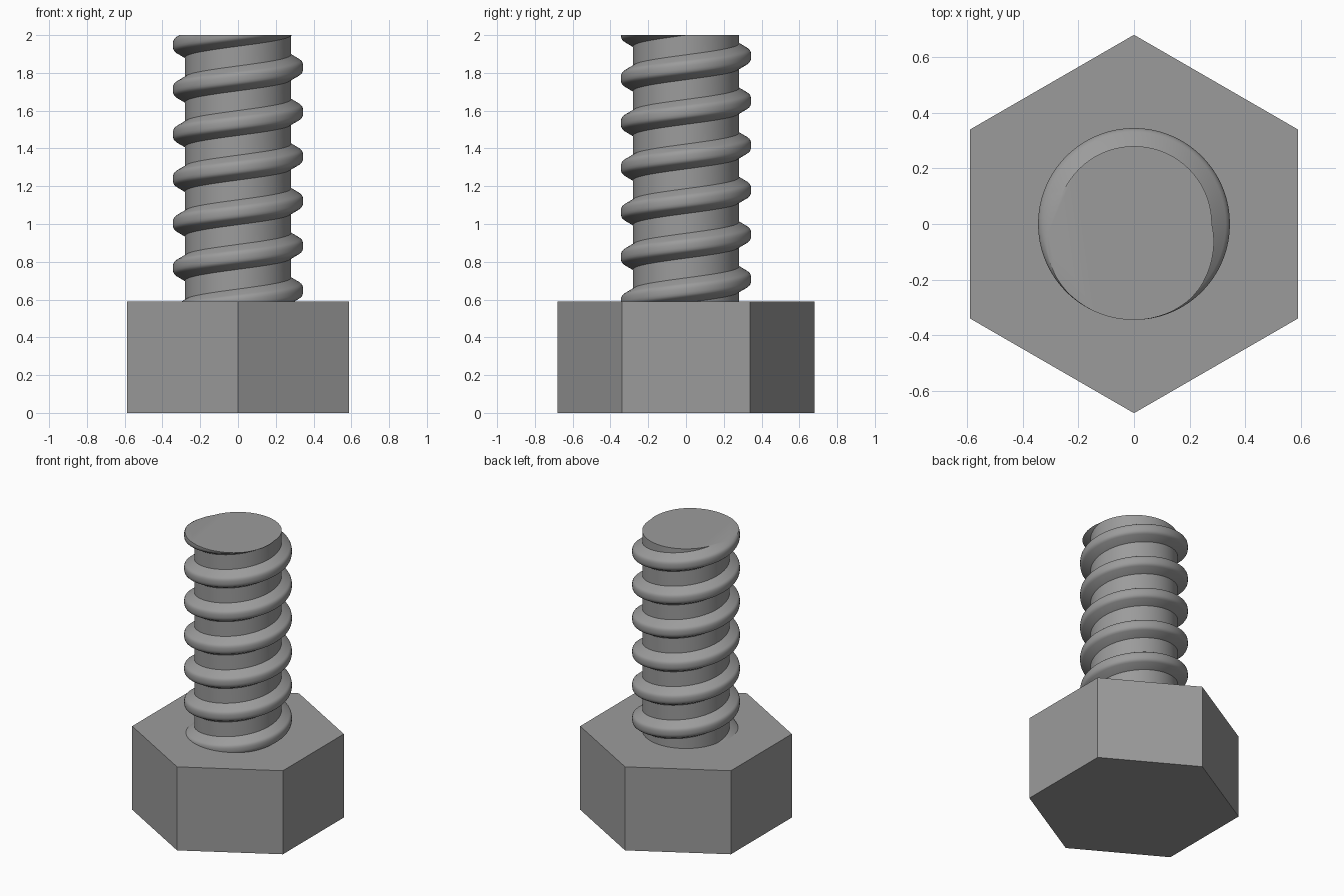
import bpy, bmesh, math

if "Cube" in bpy.data.objects:
    bpy.data.objects.remove(bpy.data.objects["Cube"])

HEAD_R, HEAD_H, TOP = 0.68, 0.59, 2.0
PITCH, Z0 = 0.2362, 0.885      # thread rise per turn, thread centre height at +x
SEG = 72                       # steps per turn

steel = bpy.data.materials.new("grey steel")
steel.diffuse_color = (0.33, 0.33, 0.33, 1)
steel.use_nodes = True
steel.node_tree.nodes["Principled BSDF"].inputs["Base Color"].default_value = steel.diffuse_color


def finish(bm, name):
    bmesh.ops.recalc_face_normals(bm, faces=bm.faces)
    me = bpy.data.meshes.new(name)
    bm.to_mesh(me)
    bm.free()
    me.materials.append(steel)
    ob = bpy.data.objects.new(name, me)
    bpy.context.collection.objects.link(ob)
    return ob


# Hexagonal head with corners toward front and back
bm = bmesh.new()
ring = [bm.verts.new((HEAD_R * math.sin(k * math.pi / 3),
                      HEAD_R * math.cos(k * math.pi / 3), 0)) for k in range(6)]
base = bm.faces.new(ring)
up = bmesh.ops.extrude_face_region(bm, geom=[base], use_keep_orig=True)
bmesh.ops.translate(bm, vec=(0, 0, HEAD_H),
                    verts=[v for v in up["geom"] if isinstance(v, bmesh.types.BMVert)])
finish(bm, "hex_head")

# Threaded shank: one pitch of the profile (radius, height) wound up a helix
half = [(0.345, 0.010), (0.3425, 0.022), (0.338, 0.030), (0.330, 0.037),
        (0.28, 0.066), (0.28, PITCH / 2)]
profile = [(r, -h) for r, h in reversed(half)] + half

bm = bmesh.new()
previous = None
for i in range(-2 * SEG, 6 * SEG + 1):
    a = 2 * math.pi * i / SEG
    z = Z0 + PITCH * i / SEG
    row = [bm.verts.new((r * math.cos(a), r * math.sin(a), z + h)) for r, h in profile]
    if previous:
        for j in range(len(row) - 1):
            bm.faces.new((previous[j], row[j], row[j + 1], previous[j + 1]))
    previous = row
bmesh.ops.remove_doubles(bm, verts=bm.verts, dist=1e-4)

# Trim flat at the tip and just inside the head, then cap both ends
for z, n in ((TOP, 1), (HEAD_H - 0.04, -1)):
    bmesh.ops.bisect_plane(bm, geom=bm.verts[:] + bm.edges[:] + bm.faces[:],
                           plane_co=(0, 0, z), plane_no=(0, 0, n), clear_outer=True)
    rim = [e for e in bm.edges if e.is_boundary
           and all(abs(v.co.z - z) < 1e-4 for v in e.verts)]
    bmesh.ops.contextual_create(bm, geom=rim)
shank = finish(bm, "threaded_shank")

bpy.ops.object.select_all(action='DESELECT')
shank.select_set(True)
bpy.context.view_layer.objects.active = shank
bpy.ops.object.shade_smooth_by_angle(angle=math.radians(35))
